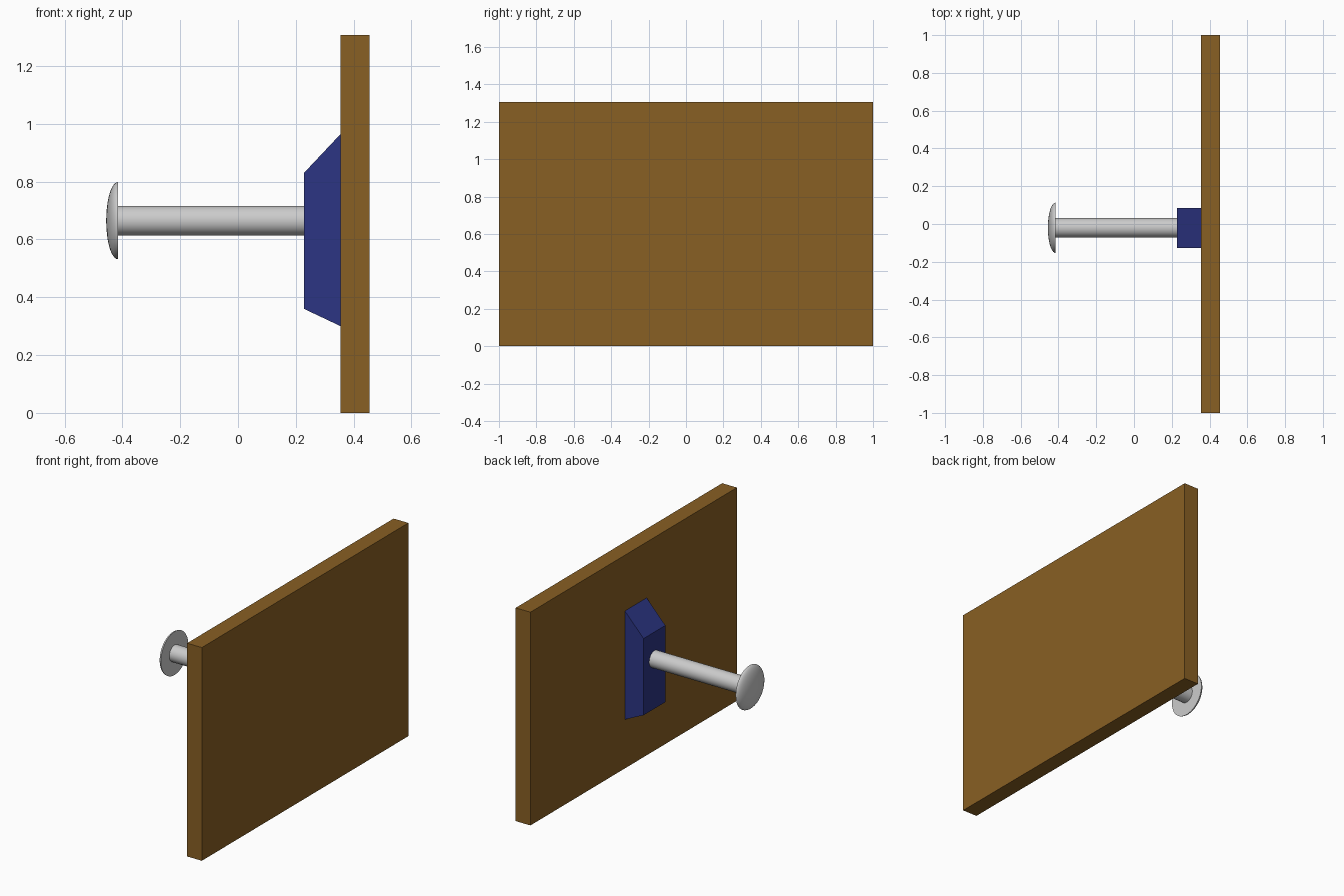
import bpy, bmesh, math

if "Cube" in bpy.data.objects:
    bpy.data.objects.remove(bpy.data.objects["Cube"])

AXIS_Y, AXIS_Z = -0.02, 0.665


def finish(name, bm, color=None, smooth=False):
    bmesh.ops.recalc_face_normals(bm, faces=bm.faces[:])
    mesh = bpy.data.meshes.new(name)
    bm.to_mesh(mesh)
    bm.free()
    obj = bpy.data.objects.new(name, mesh)
    bpy.context.collection.objects.link(obj)
    if color:
        mat = bpy.data.materials.new(name + "_paint")
        mat.diffuse_color = color
        mat.use_nodes = True
        mat.node_tree.nodes["Principled BSDF"].inputs["Base Color"].default_value = mat.diffuse_color
        mesh.materials.append(mat)
    if smooth:
        bpy.ops.object.select_all(action='DESELECT')
        obj.select_set(True)
        bpy.context.view_layer.objects.active = obj
        bpy.ops.object.shade_smooth_by_angle(angle=math.radians(40))
    return obj


def extrude_profile(name, profile, y0, y1, color):
    """Prism from an x-z outline, running from y0 to y1."""
    bm = bmesh.new()
    face = bm.faces.new([bm.verts.new((x, y0, z)) for x, z in profile])
    ext = bmesh.ops.extrude_face_region(bm, geom=[face])["geom"]
    verts = [g for g in ext if isinstance(g, bmesh.types.BMVert)]
    bmesh.ops.translate(bm, verts=verts, vec=(0, y1 - y0, 0))
    return finish(name, bm, color)


def lathe(name, profile, sides=48):
    """Closed solid turned around the handle axis from (x, radius) points."""
    bm = bmesh.new()
    rings = []
    for x, r in profile:
        angles = [2 * math.pi * i / sides for i in range(sides)]
        rings.append([bm.verts.new((x, AXIS_Y + r * math.cos(a), AXIS_Z + r * math.sin(a)))
                      for a in angles])
    for a, b in zip(rings, rings[1:]):
        for i in range(sides):
            j = (i + 1) % sides
            bm.faces.new((a[i], a[j], b[j], b[i]))
    bm.faces.new(rings[0])
    bm.faces.new(rings[-1])
    bmesh.ops.remove_doubles(bm, verts=bm.verts[:], dist=1e-5)
    return finish(name, bm, smooth=True)


# Wooden panel
extrude_profile("panel", [(0.355, 0), (0.455, 0), (0.455, 1.307), (0.355, 1.307)],
                -1, 1, (0.25, 0.115, 0.017, 1))

# Blue tapered mounting block
extrude_profile("mounting_block",
                [(0.228, 0.36), (0.355, 0.30), (0.355, 0.965), (0.228, 0.83)],
                -0.126, 0.085, (0.025, 0.035, 0.23, 1))

# Metal rod
lathe("rod", [(-0.42, 0.051), (0.228, 0.051)])

# Domed end cap: flattened half ellipsoid with a flat back
steps = 12
dome = [(-0.416 - 0.04 * math.cos(math.pi / 2 * k / steps),
         max(0.133 * math.sin(math.pi / 2 * k / steps), 0.001)) for k in range(steps + 1)]
lathe("end_cap", dome)
